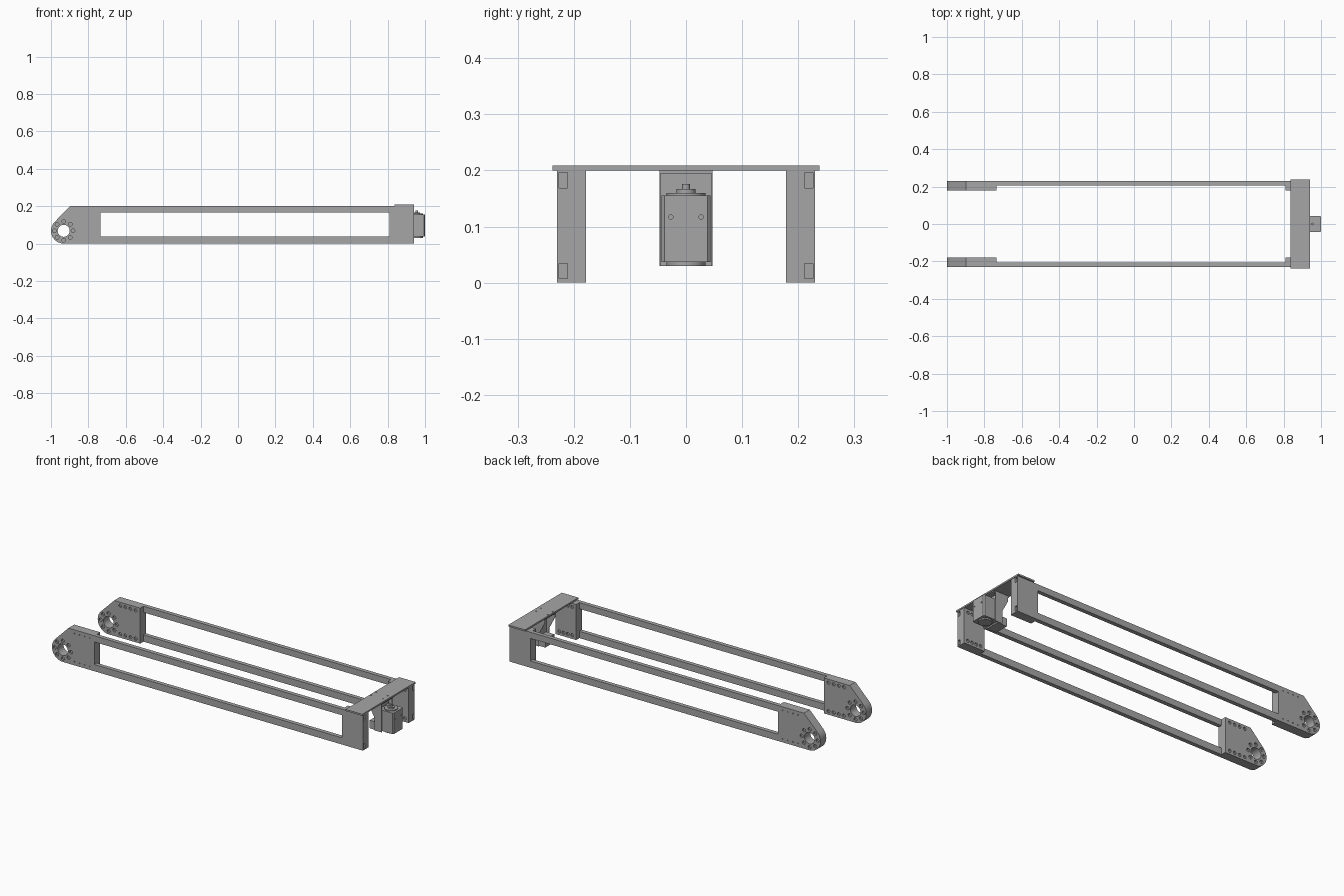
import bpy, bmesh, math
from mathutils import Matrix, Vector

cube = bpy.data.objects.get("Cube")
if cube:
    bpy.data.objects.remove(cube, do_unlink=True)

# Single plain metal colour
metal = bpy.data.materials.new("grey metal")
metal.use_nodes = True
GREY = (0.38, 0.38, 0.38, 1)
metal.diffuse_color = GREY
metal.node_tree.nodes["Principled BSDF"].inputs["Base Color"].default_value = GREY


def finish(name, bm):
    bmesh.ops.recalc_face_normals(bm, faces=bm.faces)
    mesh = bpy.data.meshes.new(name)
    bm.to_mesh(mesh)
    bm.free()
    mesh.materials.append(metal)
    ob = bpy.data.objects.new(name, mesh)
    bpy.context.collection.objects.link(ob)
    return ob


def add_box(bm, x, y, z):
    size = Vector((x[1] - x[0], y[1] - y[0], z[1] - z[0]))
    mid = Vector((sum(x), sum(y), sum(z))) / 2
    bmesh.ops.create_cube(bm, size=1, matrix=Matrix.Translation(mid) @ Matrix.Diagonal(size.to_4d()))


def add_rod(bm, centre, axis, radius, length, sides=24):
    turn = Vector((0, 0, 1)).rotation_difference(Vector(axis)).to_matrix().to_4x4()
    bmesh.ops.create_cone(bm, cap_ends=True, segments=sides, radius1=radius, radius2=radius,
                          depth=length, matrix=Matrix.Translation(centre) @ turn)


def box(name, x, y, z):
    bm = bmesh.new()
    add_box(bm, x, y, z)
    return finish(name, bm)


def prism(name, outline, y0, y1):
    bm = bmesh.new()
    face = bm.faces.new([bm.verts.new((x, y0, z)) for x, z in outline])
    made = bmesh.ops.extrude_face_region(bm, geom=[face])["geom"]
    bmesh.ops.translate(bm, verts=[v for v in made if isinstance(v, bmesh.types.BMVert)],
                        vec=(0, y1 - y0, 0))
    return finish(name, bm)


def smooth(ob):
    bpy.ops.object.select_all(action="DESELECT")
    ob.select_set(True)
    bpy.context.view_layer.objects.active = ob
    bpy.ops.object.shade_smooth_by_angle(angle=math.radians(30))


def cut(ob, bm):
    cutter = finish("cutter", bm)
    cutter.hide_render = True
    mod = ob.modifiers.new("cut", "BOOLEAN")
    mod.operation, mod.solver, mod.object = "DIFFERENCE", "EXACT", cutter
    bpy.ops.object.select_all(action="DESELECT")
    bpy.context.view_layer.objects.active = ob
    ob.select_set(True)
    bpy.ops.object.modifier_apply(modifier=mod.name)
    bpy.data.objects.remove(cutter, do_unlink=True)


# Shared side outline of the pivot end
PIVOT_X, PIVOT_Z, R = -0.932, 0.068, 0.068
HEIGHT, END = 0.2, 0.94
INNER, MID, OUTER = 0.178, 0.207, 0.23
arc = [(PIVOT_X + R * math.cos(math.radians(a)), PIVOT_Z + R * math.sin(math.radians(a)))
       for a in range(135, 271, 9)]
nose = [(-0.897, HEIGHT)] + arc
left_holes = [-0.86, -0.828, -0.796, -0.764]
right_holes = [0.835, 0.862, 0.889, 0.916]


def pivot_holes(bm, y_face):
    add_rod(bm, (PIVOT_X, y_face, PIVOT_Z), (0, 1, 0), 0.032, 0.3, 32)
    for i in range(8):
        a = i * math.tau / 8
        add_rod(bm, (PIVOT_X + 0.05 * math.cos(a), y_face, PIVOT_Z + 0.05 * math.sin(a)),
                (0, 1, 0), 0.01, 0.02, 12)


def bolt_rows(bm, xs, y_face, radius):
    for x in xs:
        for z in (0.02, 0.18):
            add_rod(bm, (x, y_face, z), (0, 1, 0), radius, 0.016, 12)


for side, s in (("left", 1), ("right", -1)):
    # Outer frame with long window and hollow rails
    frame = prism(side + "_arm_frame", nose + [(END, 0), (END, HEIGHT)], s * MID, s * OUTER)
    bm = bmesh.new()
    add_box(bm, (-0.735, 0.81), sorted((s * 0.15, s * 0.3)), (0.038, 0.165))
    cut(frame, bm)
    bm = bmesh.new()
    for z in ((0.007, 0.034), (0.169, 0.196)):
        add_box(bm, (-0.7, 0.96), sorted((s * 0.211, s * 0.226)), z)
    cut(frame, bm)
    bm = bmesh.new()
    pivot_holes(bm, s * OUTER)
    cut(frame, bm)
    bm = bmesh.new()
    bolt_rows(bm, left_holes, s * OUTER, 0.003)
    cut(frame, bm)
    smooth(frame)

    # Inner thickening blocks at both ends
    pivot = prism(side + "_pivot_block", nose + [(-0.735, 0), (-0.735, HEIGHT)], s * INNER, s * MID)
    bm = bmesh.new()
    pivot_holes(bm, s * INNER)
    bolt_rows(bm, left_holes, s * INNER, 0.009)
    cut(pivot, bm)
    smooth(pivot)
    block = box(side + "_end_block", (0.81, END), sorted((s * INNER, s * MID)), (0, HEIGHT))
    bm = bmesh.new()
    bolt_rows(bm, right_holes, s * INNER, 0.009)
    cut(block, bm)
    smooth(block)

    # Bracket cheeks beside the motor
    prism(side + "_bracket_cheek",
          [(0.848, 0.194), (0.848, 0.17), (0.885, 0.1), (0.885, 0.03), (0.93, 0.03), (0.93, 0.194)],
          s * 0.0445, s * 0.0475)

# Cross plate joining the arms
plate = box("cross_plate", (0.838, 0.942), (-0.238, 0.238), (HEIGHT, 0.209))
bm = bmesh.new()
for x in (0.848, 0.92):
    for y in (-0.022, 0.022):
        add_rod(bm, (x, y, 0.209), (0, 0, 1), 0.004, 0.008, 12)
cut(plate, bm)

# Motor bracket
box("bracket_foot", (0.842, 0.938), (-0.0475, 0.0475), (0.194, HEIGHT))
box("bracket_wall", (0.9, 0.909), (-0.0445, 0.0445), (0.03, 0.194))
box("bracket_block", (0.85, 0.9), (-0.04, 0.04), (0.03, 0.075))

# Motor body with chamfered corners and front screw holes
MX = 0.955
bm = bmesh.new()
add_box(bm, (0.91, 1.0), (-0.044, 0.044), (0.037, 0.155))
upright = [e for e in bm.edges if abs(e.verts[0].co.z - e.verts[1].co.z) > 0.1]
bmesh.ops.bevel(bm, geom=upright, offset=0.006, segments=1, affect="EDGES")
motor = finish("motor_body", bm)
bm = bmesh.new()
for y in (-0.027, 0.027):
    add_rod(bm, (1.0, y, 0.117), (1, 0, 0), 0.004, 0.012, 12)
cut(motor, bm)

# Motor flanges, boss and shaft
for name, radius, z0, z1 in (("motor_bottom_flange", 0.035, 0.03, 0.037),
                             ("motor_top_flange", 0.035, 0.155, 0.16),
                             ("motor_boss", 0.017, 0.16, 0.167),
                             ("motor_shaft", 0.007, 0.167, 0.176)):
    bm = bmesh.new()
    add_rod(bm, (MX, 0, (z0 + z1) / 2), (0, 0, 1), radius, z1 - z0, 32)
    smooth(finish(name, bm))
